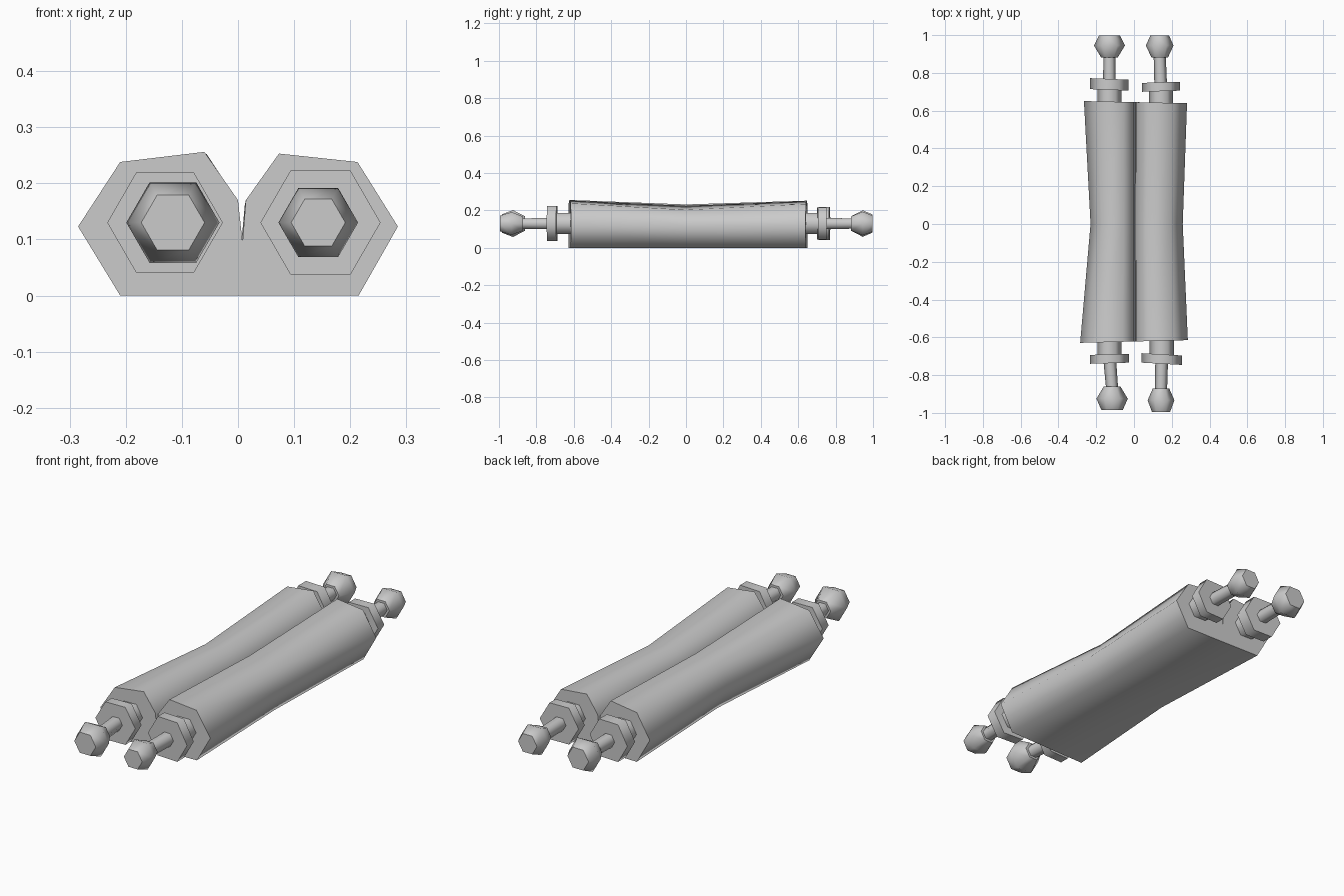
import bpy, bmesh
from math import cos, sin, pi, radians
from mathutils import Vector

cube = bpy.data.objects.get("Cube")
if cube:
    bpy.data.objects.remove(cube)

grey = bpy.data.materials.new("plain grey")
grey.use_nodes = True
colour = (0.6, 0.6, 0.6, 1)
grey.diffuse_color = colour
grey.node_tree.nodes["Principled BSDF"].inputs["Base Color"].default_value = colour


def loft(name, rings, smooth_angle):
    """Skin a row of equal-sized closed rings and cap both ends."""
    bm = bmesh.new()
    rows = [[bm.verts.new(p) for p in ring] for ring in rings]
    n = len(rows[0])
    for a, b in zip(rows, rows[1:]):
        for i in range(n):
            j = (i + 1) % n
            bm.faces.new((a[i], a[j], b[j], b[i]))
    bm.faces.new(rows[0])
    bm.faces.new(rows[-1])
    bmesh.ops.recalc_face_normals(bm, faces=bm.faces[:])
    mesh = bpy.data.meshes.new(name)
    bm.to_mesh(mesh)
    bm.free()
    mesh.materials.append(grey)
    obj = bpy.data.objects.new(name, mesh)
    bpy.context.collection.objects.link(obj)
    bpy.ops.object.select_all(action='DESELECT')
    obj.select_set(True)
    bpy.context.view_layer.objects.active = obj
    bpy.ops.object.shade_smooth_by_angle(angle=radians(smooth_angle))
    return obj


# Twin-barrel body: one outline, pinched at the middle
end_outline = [(-.285, .123), (-.21, .238), (-.06, .256), (0, .17), (.008, .095),
               (.014, .17), (.073, .253), (.213, .238), (.285, .123),
               (.215, 0), (-.21, 0)]
waist_outline = [(-.23, .115), (-.17, .215), (-.055, .232), (0, .16), (.006, .095),
                 (.012, .16), (.065, .225), (.195, .203), (.258, .115),
                 (.195, 0), (-.165, 0)]
front = [Vector((x, -.622 + .025 * x, z)) for x, z in end_outline]
middle = [Vector((x, 0, z)) for x, z in waist_outline]
back = [Vector((x * (.93 if x < 0 else .985), .645 - .02 * x, z * .985))
        for x, z in end_outline]
loft("twin_body", [front, middle, back], 66)


def hex_ring(y, r, cx, cz, tilt):
    return [Vector((cx + r * cos(k * pi / 3), y + tilt * cos(k * pi / 3),
                    cz + r * sin(k * pi / 3))) for k in range(6)]


def rod_end(name, side, cx, ball_x, y_neck, y_flange, y_shaft, y_ball, y_tip,
            flange_r, ball_r, tilt):
    """Neck, collar, shaft and ball along y; side is -1 at the front."""
    def part(label, rows):
        loft(name + label, [hex_ring(side * y, r, x, .13, t)
                            for y, r, x, t in rows], 62)
    part("_neck", [(.60, .064, cx, 0), (y_flange[0] + .01, .064, cx, 0)])
    part("_collar", [(y_flange[0], flange_r, cx, tilt),
                     (y_flange[1], flange_r, cx, tilt)])
    part("_shaft", [(y_neck, .034, cx, 0), (y_shaft + .01, .032, ball_x, 0)])
    part("_ball", [(y_shaft, .044, ball_x, 0), (y_ball, ball_r, ball_x, 0),
                   (y_tip, ball_r * .68, ball_x, 0)])


rod_end("front_right", -1, -.13, -.116, .70, (.69, .737), .86, .925, .985, .103, .083, .003)
rod_end("front_left", -1, .147, .143, .70, (.69, .74), .872, .933, .994, .107, .071, -.006)
rod_end("back_right", 1, -.13, -.13, .70, (.71, .768), .882, .945, .998, .102, .082, -.004)
rod_end("back_left", 1, .143, .136, .69, (.703, .75), .882, .945, .998, .1, .073, .003)
